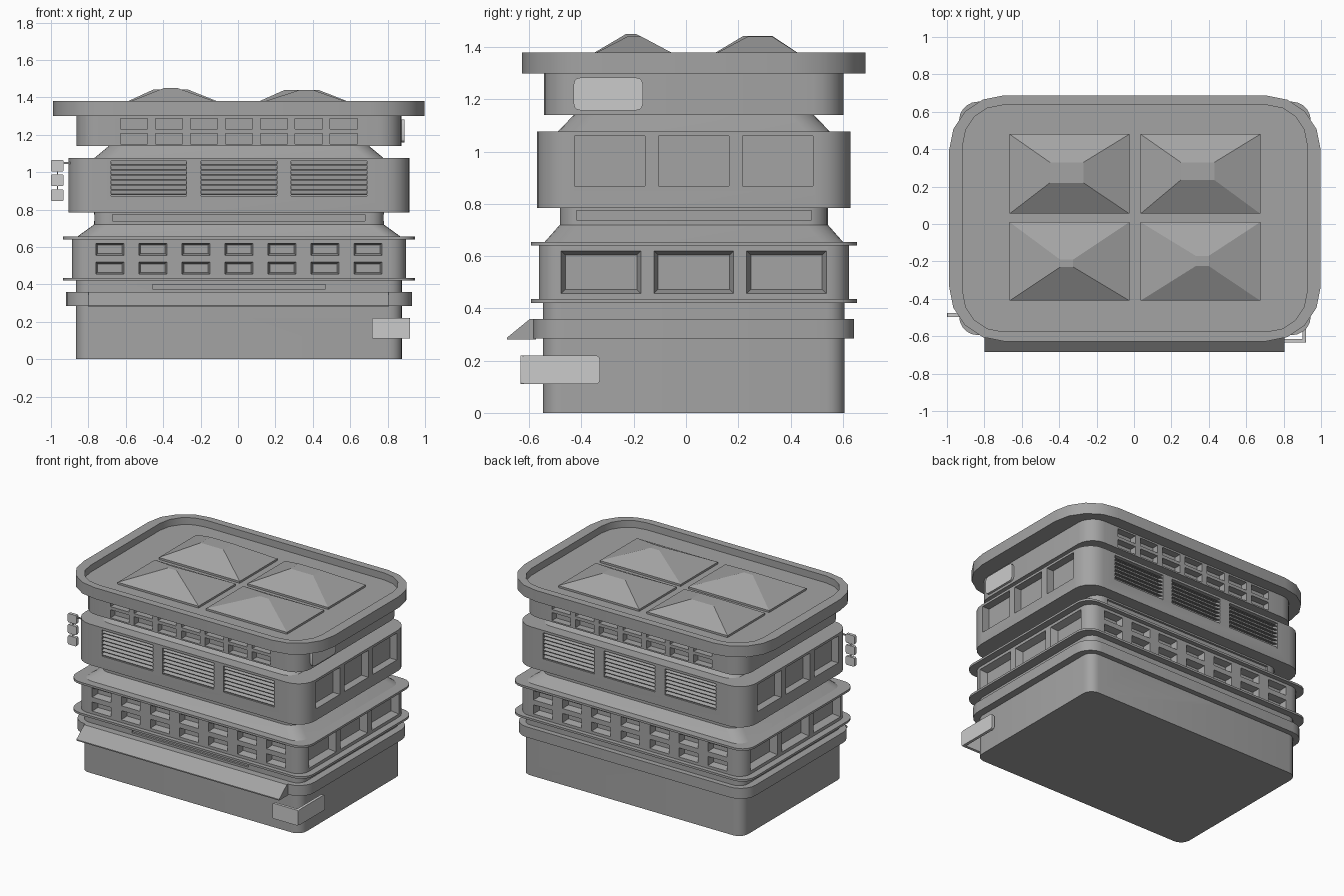
import bpy, bmesh, math
from mathutils import Matrix

if "Cube" in bpy.data.objects:
    bpy.data.objects.remove(bpy.data.objects["Cube"])

CX, CY = 0.005, 0.03          # centre of the tower
dark = bpy.data.materials.new("dark_grey")
dark.diffuse_color = (0.37, 0.37, 0.37, 1)
dark.use_nodes = True
dark.node_tree.nodes["Principled BSDF"].inputs["Base Color"].default_value = dark.diffuse_color


def add(name, bm, mat=dark):
    bmesh.ops.recalc_face_normals(bm, faces=bm.faces)
    me = bpy.data.meshes.new(name)
    bm.to_mesh(me)
    bm.free()
    ob = bpy.data.objects.new(name, me)
    bpy.context.collection.objects.link(ob)
    if mat:
        me.materials.append(mat)
    return ob


def smooth(ob):
    bpy.ops.object.select_all(action='DESELECT')
    ob.select_set(True)
    bpy.context.view_layer.objects.active = ob
    bpy.ops.object.shade_smooth_by_angle(angle=math.radians(30))


def loft(name, rings, seg=5):
    """Stack of rounded rectangles: (z, half width, half depth, corner radius)."""
    bm = bmesh.new()
    loops = []
    for z, hx, hy, r in rings:
        loop = []
        for q, (sx, sy) in enumerate([(1, 1), (-1, 1), (-1, -1), (1, -1)]):
            for i in range(seg + 1):
                a = math.pi / 2 * (q + i / seg)
                loop.append(bm.verts.new((CX + sx * (hx - r) + r * math.cos(a),
                                          CY + sy * (hy - r) + r * math.sin(a), z)))
        loops.append(loop)
    n = len(loops[0])
    for a, b in zip(loops, loops[1:]):
        for i in range(n):
            j = (i + 1) % n
            bm.faces.new((a[i], a[j], b[j], b[i]))
    bm.faces.new(loops[0][::-1])
    bm.faces.new(loops[-1])
    return add(name, bm)


def box(bm, x0, x1, y0, y1, z0, z1, mat=Matrix()):
    m = (Matrix.Translation(((x0 + x1) / 2, (y0 + y1) / 2, (z0 + z1) / 2))
         @ Matrix.Diagonal((x1 - x0, y1 - y0, z1 - z0, 1)))
    return bmesh.ops.create_cube(bm, size=1, matrix=mat @ m)['verts']


def wall(k):
    """Frame for wall k (0 front, 1 right, 2 back, 3 left); local -y points out."""
    return Matrix.Translation((CX, CY, 0)) @ Matrix.Rotation(k * math.pi / 2, 4, 'Z')


def recess(bm, k, u, w, z0, z1, dist, depth, taper=0.0):
    vs = box(bm, u - w / 2, u + w / 2, -dist - depth, -dist + depth, z0, z1)
    zc = (z0 + z1) / 2
    for v in vs:                # inner end narrows, outer end widens
        t = taper if v.co.y > -dist else -taper
        v.co.x -= math.copysign(t, (v.co.x - u) * t)
        v.co.z -= math.copysign(t, (v.co.z - zc) * t)
        v.co = wall(k) @ v.co


def carve(ob, bm):
    cut = add("cutter", bm)
    cut.hide_render = True
    mod = ob.modifiers.new("openings", 'BOOLEAN')
    mod.operation, mod.solver, mod.object = 'DIFFERENCE', 'EXACT', cut
    bpy.context.view_layer.update()
    me = bpy.data.meshes.new_from_object(ob.evaluated_get(bpy.context.evaluated_depsgraph_get()))
    ob.modifiers.clear()
    ob.data = me
    bpy.data.objects.remove(cut)


# Ground storey with a thin slot above the band
base = loft("base", [(0, .872, .577, .07), (.43, .872, .577, .07)])
bm = bmesh.new()
for k in (0, 2):
    recess(bm, k, 0, .925, .375, .40, .577, .015)
carve(base, bm)
band = loft("lower_band", [(.285, .924, .614, .12), (.36, .924, .614, .12)])
ledges = [loft("ledge", [(z, .94, .624, .10), (z + .015, .94, .624, .10)]) for z in (.42, .64)]

# Window storey
win = loft("window_storey", [(.425, .892, .593, .085), (.65, .892, .593, .085)])
bm = bmesh.new()
for k in (0, 2):
    for i in range(7):
        for z in (.455, .555):
            recess(bm, k, (i - 3) * .23, .15, z, z + .065, .593, .05, .01)
for k in (1, 3):
    for i in range(3):
        recess(bm, k, (i - 1) * .355, .305, .457, .62, .892, .05, .016)
carve(win, bm)
skirt = loft("lower_slope", [(.65, .872, .575, .08), (.72, .775, .513, .08)])

# Neck with long slots
neck = loft("neck", [(.715, .775, .513, .08), (.79, .775, .513, .08)])
bm = bmesh.new()
for k in range(4):
    recess(bm, k, 0, .90 if k % 2 else 1.35, .738, .774, .775 if k % 2 else .513, .015)
carve(neck, bm)

# Louvred storey
louv = loft("louvre_storey", [(.785, .912, .60, .13), (1.077, .912, .60, .13)])
bm = bmesh.new()
for k in range(4):
    for i in (-1, 0, 1):
        if k % 2:
            recess(bm, k, i * .322, .27, .868, 1.06, .912, .055)
        else:
            recess(bm, k, i * .482, .405, .873, 1.06, .60, .05)
carve(louv, bm)
bm = bmesh.new()
for k in (0, 2):
    for i in (-1, 0, 1):
        for s in range(7):
            tilt = (Matrix.Translation((i * .482, -.578, .888 + s * .0265))
                    @ Matrix.Rotation(math.radians(25), 4, 'X'))
            box(bm, -.2025, .2025, -.02, .028, -.003, .003, wall(k) @ tilt)
add("louvre_slats", bm)
slope = loft("upper_slope", [(1.07, .78, .527, .09), (1.145, .69, .455, .09)])

# Upper storey with two rows of small openings
upper = loft("upper_storey", [(1.14, .869, .573, .12), (1.305, .869, .573, .12)])
bm = bmesh.new()
for k in (0, 2):
    for i in range(7):
        for z in (1.15, 1.23):
            recess(bm, k, (i - 3) * .187, .146, z, z + .058, .573, .05)
carve(upper, bm)

# Roof tray
roof = loft("roof_tray", [(1.30, .993, .657, .29), (1.38, .993, .657, .29),
                          (1.38, .92, .605, .21), (1.33, .92, .605, .21)], 4)

for ob in [base, band, win, skirt, neck, louv, slope, upper, roof] + ledges:
    smooth(ob)

# Roof hips: base rectangle, flat top rectangle, height
EAVE = 1.344
for x0, x1, y0, y1, tx0, tx1, ty0, ty1, h in [
        (-.665, -.025, .055, .48, -.45, -.27, .22, .33, 1.443),
        (.035, .675, .055, .48, .25, .43, .235, .33, 1.44),
        (-.665, -.025, -.41, .01, -.395, -.325, -.23, -.19, 1.45),
        (.035, .675, -.41, .01, .33, .40, -.225, -.17, 1.44)]:
    bm = bmesh.new()
    box(bm, x0, x1, y0, y1, 1.325, EAVE)
    for v in box(bm, x0, x1, y0, y1, EAVE, h):
        if v.co.z > 1.4:
            v.co.x = tx0 if v.co.x < (x0 + x1) / 2 else tx1
            v.co.y = ty0 if v.co.y < (y0 + y1) / 2 else ty1
    bmesh.ops.remove_doubles(bm, verts=bm.verts, dist=1e-4)
    shared = [f for f in bm.faces if all(abs(v.co.z - EAVE) < 1e-4 for v in f.verts)]
    bmesh.ops.delete(bm, geom=shared, context='FACES_ONLY')
    add("roof_hip", bm)

# Awning wedge along the front
bm = bmesh.new()
prof = [(-.575, .28), (-.685, .28), (-.685, .288), (-.597, .36), (-.575, .36)]
f = bm.faces.new([bm.verts.new((-.80, y, z)) for y, z in prof])
ext = bmesh.ops.extrude_face_region(bm, geom=[f])
for v in ext['geom']:
    if isinstance(v, bmesh.types.BMVert):
        v.co.x = .805
add("awning", bm)


def sign(name, dims, axis, r):
    """Rounded plate: edges running along the thickness axis are bevelled."""
    bm = bmesh.new()
    box(bm, *dims)
    es = [e for e in bm.edges
          if abs((e.verts[0].co - e.verts[1].co).normalized()[axis]) > .9]
    bmesh.ops.bevel(bm, geom=es, offset=r, segments=3, profile=.5, affect='EDGES')
    smooth(add(name, bm, None))


# Signs: two plates around the corner, upper plate, three hanging plates
sign("corner_sign_front", (.717, .92, -.634, -.614, .11, .22), 1, .008)
sign("corner_sign_side", (.90, .92, -.63, -.33, .11, .22), 0, .015)
sign("side_sign", (.86, .89, -.43, -.165, 1.158, 1.283), 0, .025)
for z in (.845, .925, 1.003):
    sign("hanging_sign", (-1.0, -.932, -.497, -.475, z, z + .063), 1, .008)
bm = bmesh.new()
box(bm, -.969, -.963, -.489, -.483, .88, 1.03)
box(bm, -.945, -.88, -.489, -.483, 1.045, 1.055)
add("hanging_sign_bracket", bm)
